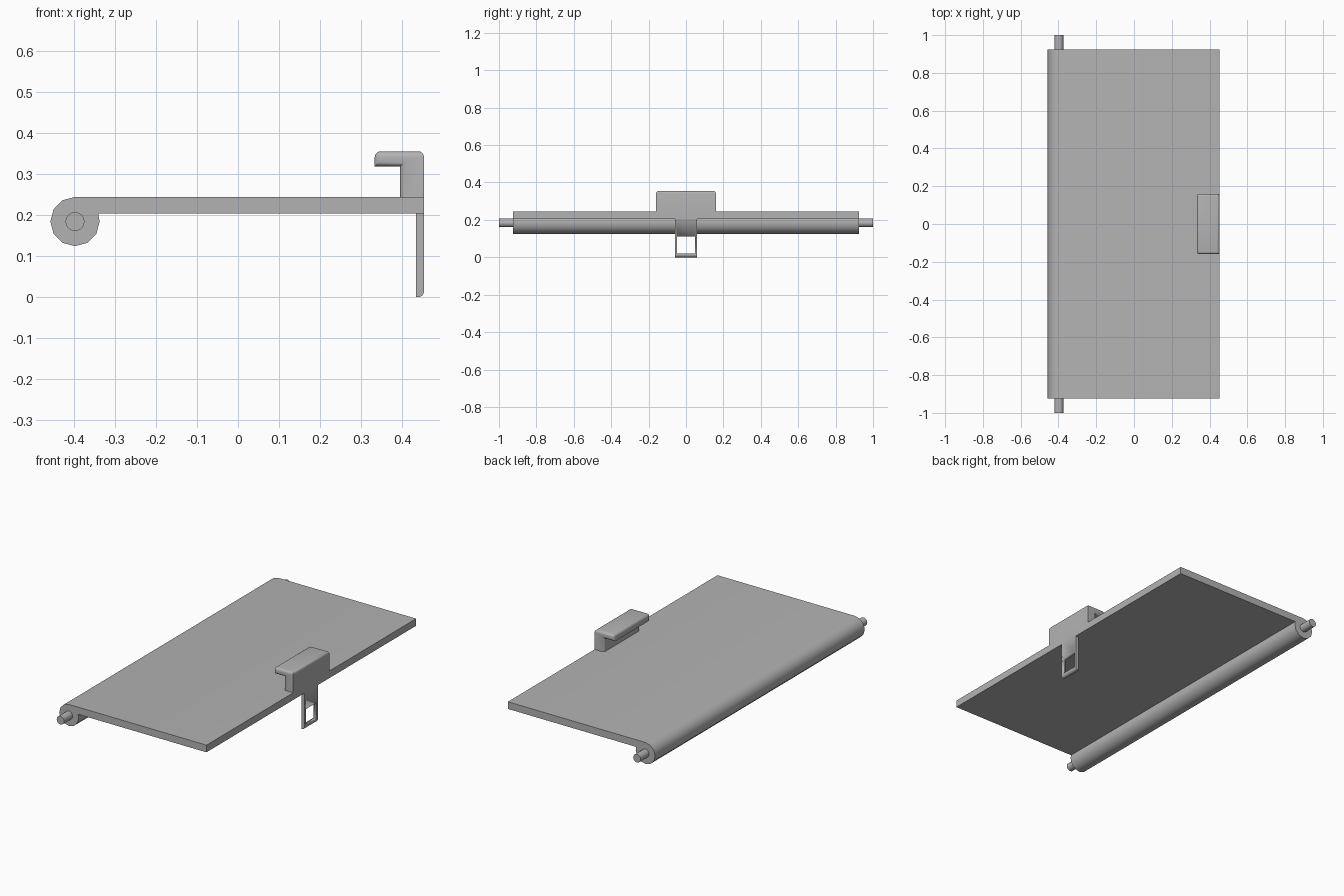
import bpy, bmesh
from math import radians, cos, sin, asin, degrees
from mathutils import Matrix

old = bpy.data.objects.get("Cube")
if old:
    bpy.data.objects.remove(old, do_unlink=True)

grey = bpy.data.materials.new("plain grey")
grey.use_nodes = True
colour = (0.45, 0.45, 0.45, 1)
grey.diffuse_color = colour
grey.node_tree.nodes["Principled BSDF"].inputs["Base Color"].default_value = colour

EDGE = 0.453             # latch side of the lid
TOP, UNDER = 0.244, 0.204
BARREL_X, BARREL_Z, BARREL_R = -0.397, 0.184, 0.06


def finish(bm, name):
    bmesh.ops.recalc_face_normals(bm, faces=bm.faces)
    mesh = bpy.data.meshes.new(name)
    bm.to_mesh(mesh)
    bm.free()
    ob = bpy.data.objects.new(name, mesh)
    bpy.context.collection.objects.link(ob)
    mesh.materials.append(grey)
    bpy.ops.object.select_all(action="DESELECT")
    ob.select_set(True)
    bpy.context.view_layer.objects.active = ob
    bpy.ops.object.shade_smooth_by_angle(angle=radians(35))
    return ob


def extrude_profile(points, half_width):
    """Extrude an x-z outline symmetrically along y."""
    bm = bmesh.new()
    face = bm.faces.new([bm.verts.new((x, -half_width, z)) for x, z in points])
    new = bmesh.ops.extrude_face_region(bm, geom=[face])["geom"]
    verts = [v for v in new if isinstance(v, bmesh.types.BMVert)]
    bmesh.ops.translate(bm, verts=verts, vec=(0, 2 * half_width, 0))
    return bm


def bevel(bm, rule, radius):
    edges = [e for e in bm.edges if rule(*(v.co for v in e.verts))]
    bmesh.ops.bevel(bm, geom=edges, offset=radius, segments=4, profile=0.5,
                    affect="EDGES")


def near(a, b, axis, value):
    return abs(a[axis] - value) < 1e-4 and abs(b[axis] - value) < 1e-4


# Lid panel with the hinge barrel rolled along one edge
meet = 360 + degrees(asin((UNDER - BARREL_Z) / BARREL_R))
angles = [radians(a) for a in [*range(90, 361, 30), meet]]
outline = [(EDGE, UNDER), (EDGE, TOP)]
outline += [(BARREL_X + BARREL_R * cos(a), BARREL_Z + BARREL_R * sin(a)) for a in angles]
finish(extrude_profile(outline, 0.925), "lid_panel")

# Hinge pins
for side, name in ((-1, "front_hinge_pin"), (1, "back_hinge_pin")):
    bm = bmesh.new()
    place = Matrix.Translation((BARREL_X, side * 0.955, BARREL_Z)) @ Matrix.Rotation(radians(90), 4, "X")
    bmesh.ops.create_cone(bm, cap_ends=True, segments=24, radius1=0.023,
                          radius2=0.023, depth=0.09, matrix=place)
    finish(bm, name)

# Finger grip: upright wall with an overhanging lip
TIP, WALL, LIP, CROWN = 0.333, 0.395, 0.318, 0.355
bm = extrude_profile([(EDGE, UNDER + 0.02), (EDGE, CROWN), (TIP, CROWN), (TIP, LIP),
                      (WALL, LIP), (WALL, UNDER + 0.02)], 0.16)


def grip_edges(a, b):
    along_y = abs(a.y - b.y) > 0.1
    return (near(a, b, 2, CROWN)
            or not along_y and (near(a, b, 0, TIP) or near(a, b, 0, WALL) or near(a, b, 2, LIP)))


bevel(bm, grip_edges, 0.014)
finish(bm, "finger_grip")

# Latch tab hanging below the edge, with a rounded foot
bm = extrude_profile([(EDGE - 0.02, 0), (EDGE, 0), (EDGE, TOP - 0.01), (EDGE - 0.02, TOP - 0.01)], 0.06)
bevel(bm, lambda a, b: near(a, b, 2, 0) and near(a, b, 0, EDGE), 0.014)
tab = finish(bm, "latch_tab")

# Catch window through the tab
bm = extrude_profile([(EDGE - 0.05, 0.02), (EDGE + 0.05, 0.02),
                      (EDGE + 0.05, 0.11), (EDGE - 0.05, 0.11)], 0.047)
cutter = finish(bm, "window_cutter")
cutter.hide_render = True
cutter.hide_viewport = True
cut = tab.modifiers.new("window", "BOOLEAN")
cut.operation = "DIFFERENCE"
cut.solver = "EXACT"
cut.object = cutter
